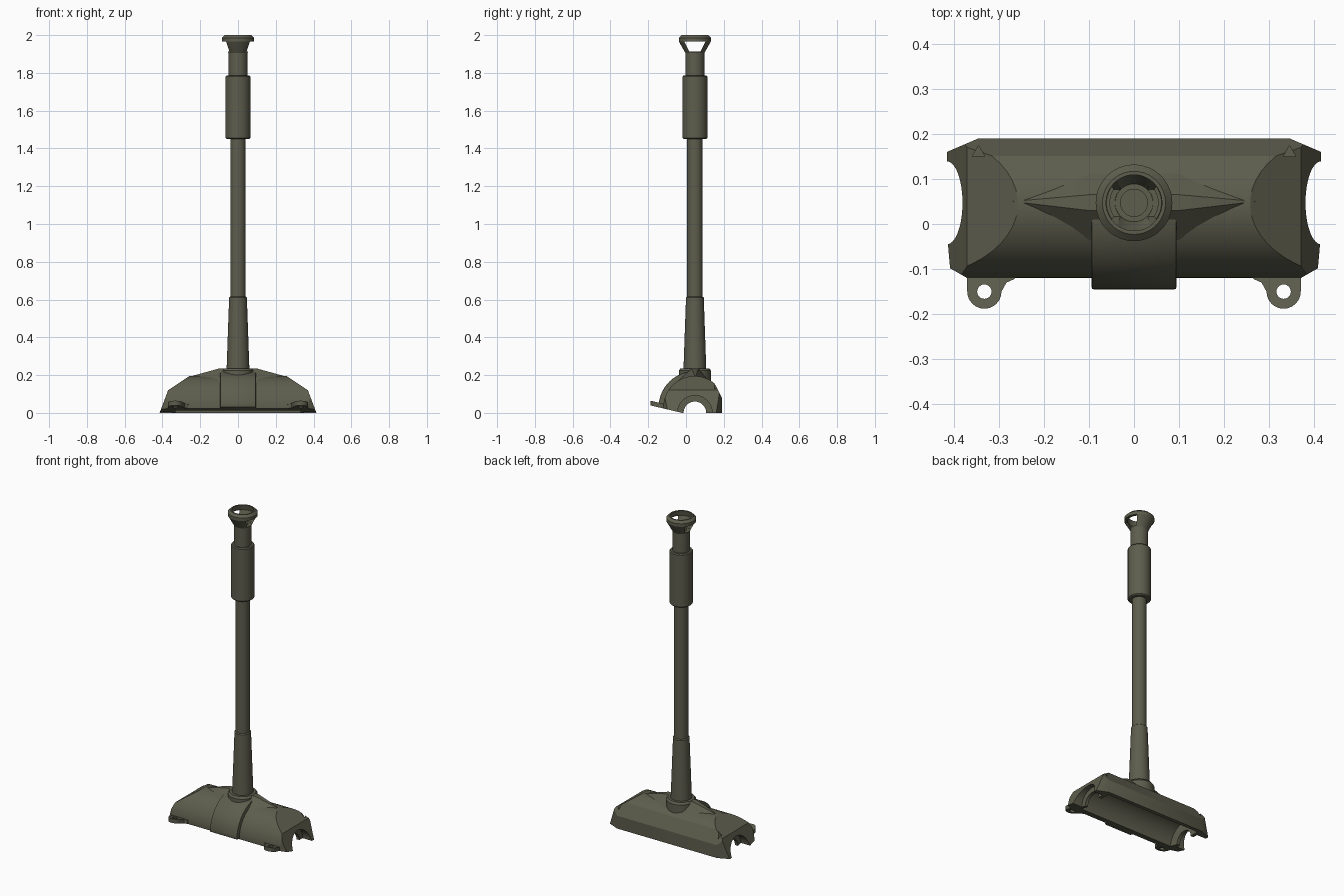
import bpy
import bmesh
from math import sin, cos, pi, radians
from mathutils import Vector, Matrix

cube = bpy.data.objects.get("Cube")
if cube:
    bpy.data.objects.remove(cube, do_unlink=True)

AXIS_Y = 0.047     # barrel and trunnion axis
TILT = 0.235       # slope of the underside towards the front

olive = bpy.data.materials.new("olive_steel")
olive.use_nodes = True
olive.diffuse_color = (0.11, 0.11, 0.075, 1)
olive.node_tree.nodes["Principled BSDF"].inputs["Base Color"].default_value = olive.diffuse_color


def make(name, bm):
    bmesh.ops.recalc_face_normals(bm, faces=bm.faces)
    mesh = bpy.data.meshes.new(name)
    bm.to_mesh(mesh)
    bm.free()
    mesh.materials.append(olive)
    obj = bpy.data.objects.new(name, mesh)
    bpy.context.collection.objects.link(obj)
    return obj


def prism(points, direction):
    """Extrude a closed outline of 3D points along a direction."""
    bm = bmesh.new()
    face = bm.faces.new([bm.verts.new(p) for p in points])
    grown = bmesh.ops.extrude_face_region(bm, geom=[face], use_keep_orig=True)
    verts = [g for g in grown["geom"] if isinstance(g, bmesh.types.BMVert)]
    bmesh.ops.translate(bm, verts=verts, vec=direction)
    return bm


def x_prism(outline, half):
    return prism([(-half, y, z) for y, z in outline], (2 * half, 0, 0))


def lathe(name, profile, closed=False, steps=48):
    """Revolve (radius, z) points about the barrel axis."""
    bm = bmesh.new()
    verts = [bm.verts.new((r, AXIS_Y, z)) for r, z in profile]
    pairs = list(zip(verts, verts[1:])) + ([(verts[-1], verts[0])] if closed else [])
    edges = [bm.edges.new(p) for p in pairs]
    bmesh.ops.spin(bm, geom=verts + edges, cent=(0, AXIS_Y, 0), axis=(0, 0, 1),
                   angle=2 * pi, steps=steps, use_merge=True)
    bmesh.ops.remove_doubles(bm, verts=bm.verts, dist=0.0001)
    return make(name, bm)


def rod(name, radius, length, center, axis="X", sides=48):
    bm = bmesh.new()
    turn = Matrix.Rotation(pi / 2, 4, "Y") if axis == "X" else Matrix()
    bmesh.ops.create_cone(bm, cap_ends=True, segments=sides, radius1=radius, radius2=radius,
                          depth=length, matrix=Matrix.Translation(center) @ turn)
    return make(name, bm)


def slice_off(bm, point, normal):
    geom = bm.verts[:] + bm.edges[:] + bm.faces[:]
    bmesh.ops.bisect_plane(bm, geom=geom, plane_co=point,
                           plane_no=Vector(normal).normalized(), clear_outer=True)
    bmesh.ops.holes_fill(bm, edges=[e for e in bm.edges if e.is_boundary])


def cut(obj, cutters):
    for c in cutters:
        mod = obj.modifiers.new("cut", "BOOLEAN")
        mod.operation, mod.solver, mod.object = "DIFFERENCE", "EXACT", c
    graph = bpy.context.evaluated_depsgraph_get()
    graph.update()
    mesh = bpy.data.meshes.new_from_object(obj.evaluated_get(graph))
    obj.modifiers.clear()
    obj.data = mesh


def arc(cy, cz, r, start, end, steps):
    angles = [radians(start + (end - start) * i / steps) for i in range(steps + 1)]
    return [(cy + r * cos(a), cz + r * sin(a)) for a in angles]


parts, cutters = [], []

# Barrel: tapered root, tube, sleeve and neck with a bore
parts.append(lathe("barrel", [
    (0, 0.15), (0.062, 0.15), (0.06, 0.24), (0.047, 0.61), (0.041, 0.615), (0.041, 1.45),
    (0.06, 1.45), (0.066, 1.456), (0.066, 1.78), (0.061, 1.786), (0.05, 1.786),
    (0.05, 1.91), (0.03, 1.91), (0.03, 1.8), (0, 1.8)]))

# Muzzle brake: hollow flare with a window on each side
muzzle = lathe("muzzle_brake", [
    (0.05, 1.905), (0.085, 1.967), (0.085, 1.986), (0.07, 2.0), (0.062, 2.0),
    (0.068, 1.967), (0.042, 1.912), (0.03, 1.912), (0.03, 1.905)], closed=True)
window = make("window_cutter", x_prism(
    [(AXIS_Y + y, z) for y, z in ((-0.03, 1.913), (0.03, 1.913), (0.056, 1.966), (-0.056, 1.966))], 0.2))
cut(muzzle, [window])
cutters.append(window)
parts.append(muzzle)

# Collar around the barrel root
parts.append(lathe("collar", [(0, 0.13), (0.085, 0.13), (0.085, 0.224), (0.076, 0.236), (0, 0.236)]))

# Shield body: rounded prism with sloped ends and clipped corners
body = x_prism([(-0.118, 0)] + arc(0.045, 0.03, 0.165, 180, 50, 18) + [(0.19, 0.08), (0.19, 0)], 0.45)
for s in (-1, 1):
    slice_off(body, (s * 0.265, 0, 0.19), (s * 0.07, 0, 0.105))
    slice_off(body, (s * 0.37, 0, 0.12), (s * 0.12, 0, 0.045))
    slice_off(body, (s * 0.345, 0.19, 0), (s * 0.03, 0.07, 0))
    slice_off(body, (s * 0.37, -0.12, 0), (s * 0.02, -0.035, 0))
slice_off(body, (0, -0.02, 0), (0, -TILT, -1))
shield = make("shield", body)

# Front bulge below the collar
hump = x_prism([(0.045, 0)] + arc(0.045, 0.03, 0.19, 190, 90, 18), 0.094)
slice_off(hump, (0, -0.02, 0), (0, -TILT, -1))
bulge = make("front_bulge", hump)
bevel = bulge.modifiers.new("bevel", "BEVEL")
bevel.width, bevel.segments, bevel.angle_limit = 0.008, 2, radians(40)

# Hollow inside, trunnion notches in the ends and small rear corner recesses
cavity = rod("cavity_cutter", 0.12, 0.66, (0, AXIS_Y, 0))
bore = rod("trunnion_bore_cutter", 0.06, 1, (0, AXIS_Y, 0))
hollows = [cavity, bore]
for s in (-1, 1):
    hollows.append(rod("notch_cutter", 0.092, 0.14, (s * 0.42, AXIS_Y, 0)))
    hollows.append(rod("recess_cutter", 0.016, 0.1, (s * 0.345, 0.158, 0.115), "Z", 3))
cut(shield, hollows)
cut(bulge, [cavity, bore])
cutters += hollows
parts += [shield, bulge]

# Ridge on the crown, falling away to both sides
bm = bmesh.new()
for s in (-1, 1):
    for p in ((0.1, 0.03, 0.235), (0.1, 0.065, 0.235), (0.27, 0.05, 0.188),
              (0.1, -0.035, 0.175), (0.1, 0.125, 0.165)):
        bm.verts.new((s * p[0], p[1], p[2]))
bmesh.ops.convex_hull(bm, input=bm.verts)
parts.append(make("crown_ridge", bm))

# Mounting lugs with bolt holes, lying along the tilted underside
for side, s in (("left", 1), ("right", -1)):
    outline = [(0.37, -0.08), (0.24, -0.08), (0.265, -0.122), (0.283, -0.13)]
    outline += arc(0.332, -0.15, 0.038, 180, 360, 12)
    lug = make(side + "_lug", prism(
        [(s * x, y, -TILT * (y + 0.02)) for x, y in outline], (0, 0, 0.025)))
    hole = rod("bolt_hole_cutter", 0.016, 0.3, (s * 0.332, -0.15, 0), "Z", 24)
    cut(lug, [hole])
    cutters.append(hole)
    parts.append(lug)

# Remove the helpers and smooth the round parts
for c in cutters:
    bpy.data.objects.remove(c, do_unlink=True)
bpy.ops.object.select_all(action="DESELECT")
for p in parts:
    p.select_set(True)
bpy.context.view_layer.objects.active = parts[0]
bpy.ops.object.shade_smooth_by_angle(angle=radians(25))
